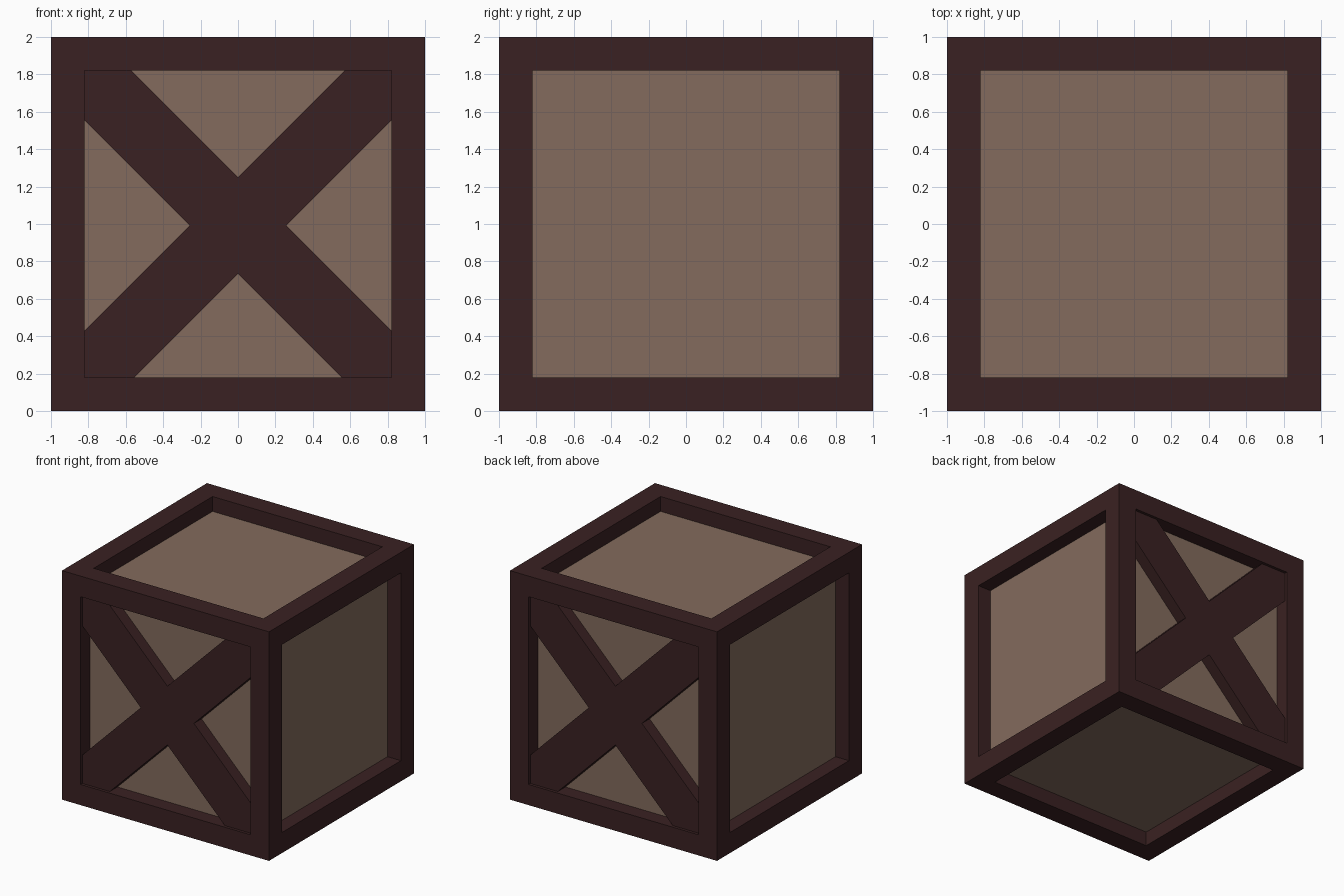
import bpy
import bmesh
from mathutils import Matrix, Vector

if "Cube" in bpy.data.objects:
    bpy.data.objects.remove(bpy.data.objects["Cube"], do_unlink=True)

INNER = 0.82      # half-width of the panel opening
RECESS = 0.13     # panel depth behind the frame
BRACE_SET = 0.025 # brace depth behind the frame
BRACE_MID = 0.992 # height of the crossing
NOTCH = 0.257     # crossing centre to each notch


def material(name, rgb):
    mat = bpy.data.materials.new(name)
    mat.use_nodes = True
    mat.diffuse_color = (*rgb, 1)
    mat.node_tree.nodes["Principled BSDF"].inputs["Base Color"].default_value = (*rgb, 1)
    return mat


def add_object(name, bm, materials):
    bmesh.ops.recalc_face_normals(bm, faces=bm.faces)
    mesh = bpy.data.meshes.new(name)
    bm.to_mesh(mesh)
    bm.free()
    for mat in materials:
        mesh.materials.append(mat)
    obj = bpy.data.objects.new(name, mesh)
    bpy.context.collection.objects.link(obj)
    return obj


dark_wood = material("dark frame wood", (0.042, 0.0152, 0.016))
light_wood = material("light panel wood", (0.227, 0.147, 0.109))

# Crate body: square frame on every side with a sunken panel
bm = bmesh.new()
bmesh.ops.create_cube(bm, size=2, matrix=Matrix.Translation((0, 0, 1)))
bm.normal_update()
panels = list(bm.faces)
normals = [f.normal.copy() for f in panels]
bmesh.ops.inset_individual(bm, faces=panels, thickness=1 - INNER, use_even_offset=True)
bmesh.ops.inset_individual(bm, faces=panels, thickness=0)
for face, normal in zip(panels, normals):
    bmesh.ops.translate(bm, verts=face.verts, vec=normal * -RECESS)
    face.material_index = 1
add_object("crate_frame_and_panels", bm, [dark_wood, light_wood])


# Cross braces: one X-shaped profile, extruded from the panel outwards
def cross_brace(name, side):
    top, bottom = 1 + INNER, 1 - INNER
    upper, lower = BRACE_MID + NOTCH, BRACE_MID - NOTCH
    reach = INNER - NOTCH
    right = [(top - upper, top), (INNER, top), (INNER, BRACE_MID + reach),
             (NOTCH, BRACE_MID),
             (INNER, BRACE_MID - reach), (INNER, bottom), (lower - bottom, bottom)]
    left = [(-x, z) for x, z in reversed(right)]
    outline = [(0, upper)] + right + [(0, lower)] + left
    bm = bmesh.new()
    y = side * (1 - RECESS)
    face = bm.faces.new([bm.verts.new((x, y, z)) for x, z in outline])
    grown = bmesh.ops.extrude_face_region(bm, geom=[face])["geom"]
    verts = [g for g in grown if isinstance(g, bmesh.types.BMVert)]
    bmesh.ops.translate(bm, verts=verts, vec=Vector((0, side * (RECESS - BRACE_SET), 0)))
    add_object(name, bm, [dark_wood])


cross_brace("front_cross_brace", -1)
cross_brace("back_cross_brace", 1)
